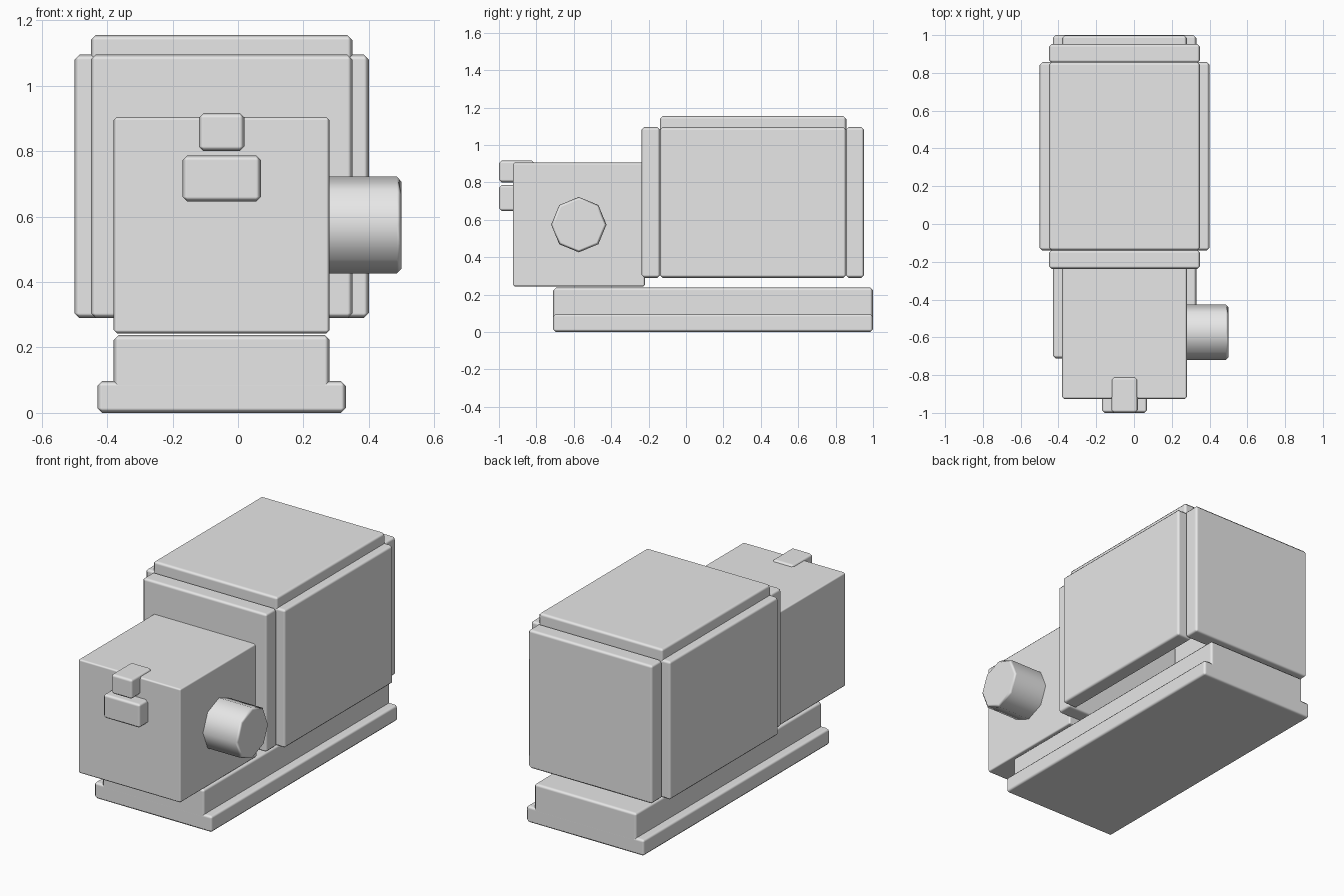
import bpy
import math

if "Cube" in bpy.data.objects:
    bpy.data.objects.remove(bpy.data.objects["Cube"])

grey = bpy.data.materials.new("light grey")
grey.diffuse_color = (0.8, 0.8, 0.8, 1)
grey.use_nodes = True
grey.node_tree.nodes["Principled BSDF"].inputs["Base Color"].default_value = grey.diffuse_color


def finish(obj, name, bevel, angle):
    """Name, colour, bevel and smooth one part."""
    obj.name = name
    obj.data.materials.append(grey)
    bpy.ops.object.shade_smooth_by_angle(angle=math.radians(angle))
    mod = obj.modifiers.new("bevel", "BEVEL")
    mod.width = bevel
    mod.segments = 1
    mod.limit_method = "ANGLE"
    mod.angle_limit = math.radians(60)
    mod.harden_normals = True


def box(name, x, y, z, bevel=0.015):
    """Bevelled box from its x, y and z ranges."""
    ranges = (x, y, z)
    bpy.ops.mesh.primitive_cube_add(size=1, location=[(a + b) / 2 for a, b in ranges])
    obj = bpy.context.object
    obj.scale = [b - a for a, b in ranges]
    bpy.ops.object.transform_apply(location=False, rotation=False, scale=True)
    finish(obj, name, bevel, 50)


MID = -0.05  # x of the body's centre line

# Stepped base
box("base_plate", (MID - 0.38, MID + 0.38), (-0.711, 1.0), (0, 0.097))
box("base_riser", (MID - 0.33, MID + 0.33), (-0.71, 0.999), (0.065, 0.238))

# Hollow cabin of separate panels, open underneath
for side, name in ((-1, "left_panel"), (1, "right_panel")):
    outer, inner = MID + side * 0.45, MID + side * 0.35
    box(name, sorted((outer, inner)), (-0.14, 0.857), (0.29, 1.095))
box("front_panel", (MID - 0.4, MID + 0.4), (-0.238, -0.138), (0.29, 1.095))
box("back_panel", (MID - 0.4, MID + 0.4), (0.853, 0.953), (0.29, 1.095))
box("roof_panel", (MID - 0.4, MID + 0.4), (-0.14, 0.857), (1.055, 1.155))

# Front housing with its two small blocks
box("front_housing", (MID - 0.33, MID + 0.33), (-0.926, -0.22), (0.243, 0.905), 0.01)
box("upper_block", (MID - 0.07, MID + 0.07), (-1.0, -0.81), (0.8, 0.917))
box("lower_block", (MID - 0.12, MID + 0.12), (-1.0, -0.86), (0.646, 0.787))

# Eight-sided knob on the right of the housing
bpy.ops.mesh.primitive_cylinder_add(
    vertices=8, radius=0.148, depth=0.26,
    location=(0.37, -0.573, 0.574), rotation=(0, math.pi / 2, 0))
finish(bpy.context.object, "side_knob", 0.014, 50)
